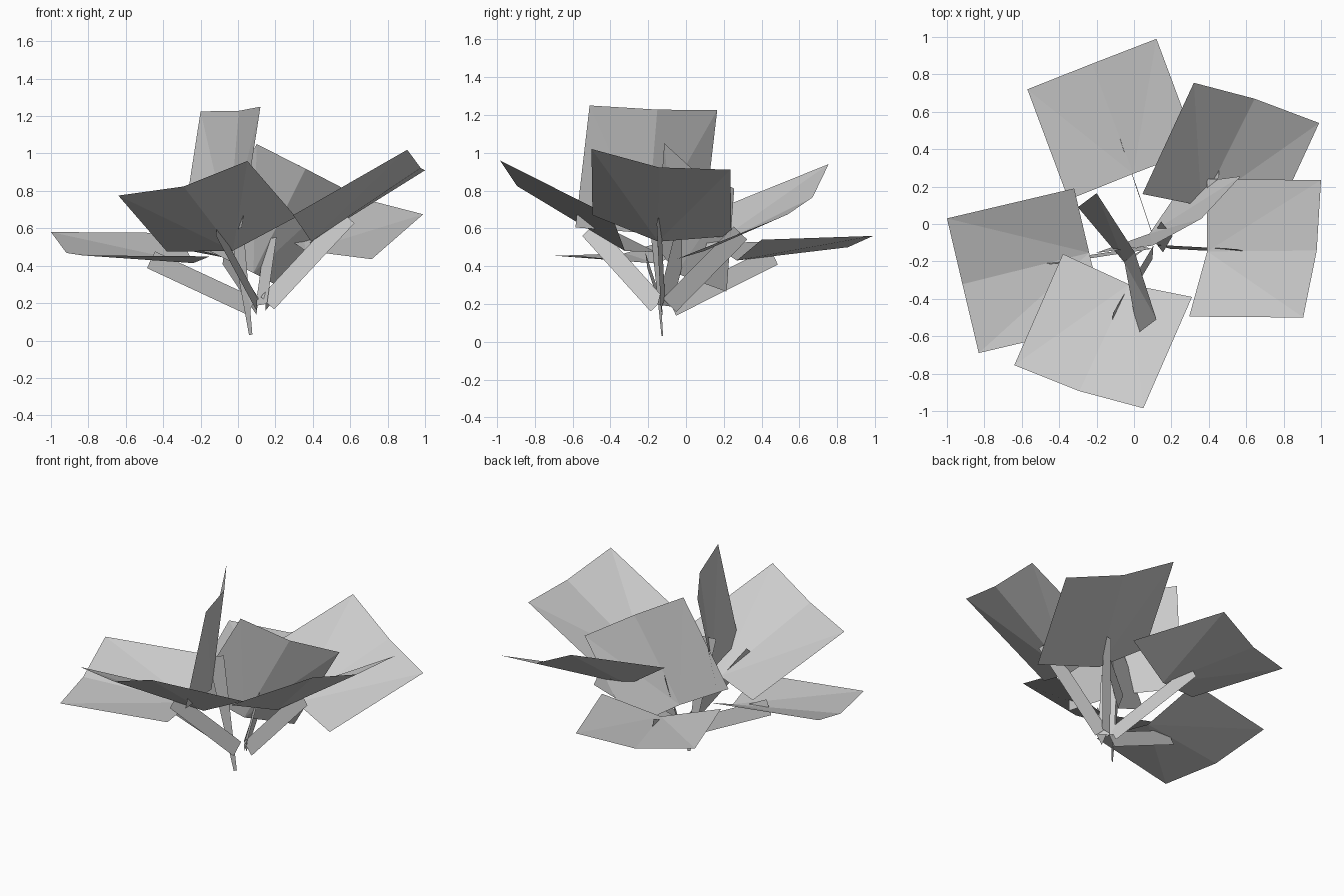
import bpy
from mathutils import Vector

cube = bpy.data.objects.get("Cube")
if cube:
    bpy.data.objects.remove(cube, do_unlink=True)

# Single matte grey for the whole plant
grey = bpy.data.materials.new("plain_grey")
grey.use_nodes = True
colour = (0.6, 0.6, 0.6, 1.0)
grey.diffuse_color = colour
shader = next(n for n in grey.node_tree.nodes if n.type == 'BSDF_PRINCIPLED')
shader.inputs["Base Color"].default_value = colour

ROOT = Vector((0.12, -0.12, 0.16))
TIP_FOLD = 0.05
BASE_FOLD = 0.1
STEM_HALF_WIDTH = 0.05


def add_mesh(name, points, faces):
    """Make a flat shaded mesh object from a few points."""
    mesh = bpy.data.meshes.new(name)
    mesh.from_pydata([tuple(p) for p in points], [], faces)
    mesh.materials.append(grey)
    obj = bpy.data.objects.new(name, mesh)
    bpy.context.collection.objects.link(obj)
    return obj


def add_leaf(name, tip_left, tip_right, base_left, drop=0.0):
    """Square leaf creased along its midrib, with a flat stem strip below."""
    tip_left, tip_right, base_left = map(Vector, (tip_left, tip_right, base_left))
    base_right = tip_right + base_left - tip_left
    normal = (tip_right - tip_left).cross(tip_left - base_left).normalized()
    tip_mid = (tip_left + tip_right) / 2 - normal * TIP_FOLD
    base_mid = (base_left + base_right) / 2 - normal * BASE_FOLD

    # Blade: a fan of triangles from the middle of the base
    rim = [base_mid, base_right, tip_right, tip_mid, tip_left, base_left]
    fan = [(0, i, i + 1) for i in range(1, len(rim) - 1)]
    add_mesh(name + "_leaf", rim, fan)

    # Stem: a strip standing on edge, running a third of the way up the midrib
    end = base_mid.lerp(tip_mid, 1 / 3)
    start = ROOT.lerp(end, 0.08) - Vector((0.04 if drop else 0, 0, drop))
    along = (end - start).normalized()
    across = (normal - along * normal.dot(along)).normalized() * STEM_HALF_WIDTH
    low = across * (0.2 if drop else 1.0)
    corners = [start - low, end - across, end + across, start + low]
    add_mesh(name + "_stem", corners, [(0, 1, 2, 3)])


# Each leaf: tip left corner, tip right corner, base left corner
add_leaf("back", (-0.57, 0.72, 0.54), (0.12, 0.99, 0.56), (-0.35, 0.13, 0.52))
add_leaf("right_side", (-0.83, -0.69, 0.455), (-1.0, 0.03, 0.58), (-0.15, -0.53, 0.45))
add_leaf("front", (0.05, -0.985, 0.96), (-0.64, -0.755, 0.775), (0.31, -0.39, 0.66))
add_leaf("left_side", (1.0, 0.235, 0.91), (0.905, -0.5, 1.02), (0.39, 0.24, 0.56))
add_leaf("back_left", (0.32, 0.755, 0.94), (0.99, 0.54, 0.675), (0.045, 0.16, 0.7))
add_leaf("upright", (-0.2, 0.165, 1.225), (0.12, -0.51, 1.25), (-0.3, 0.09, 0.58), drop=0.18)
add_leaf("inner", (0.57, 0.255, 0.81), (0.1, -0.115, 1.05), (0.265, 0.215, 0.265))
